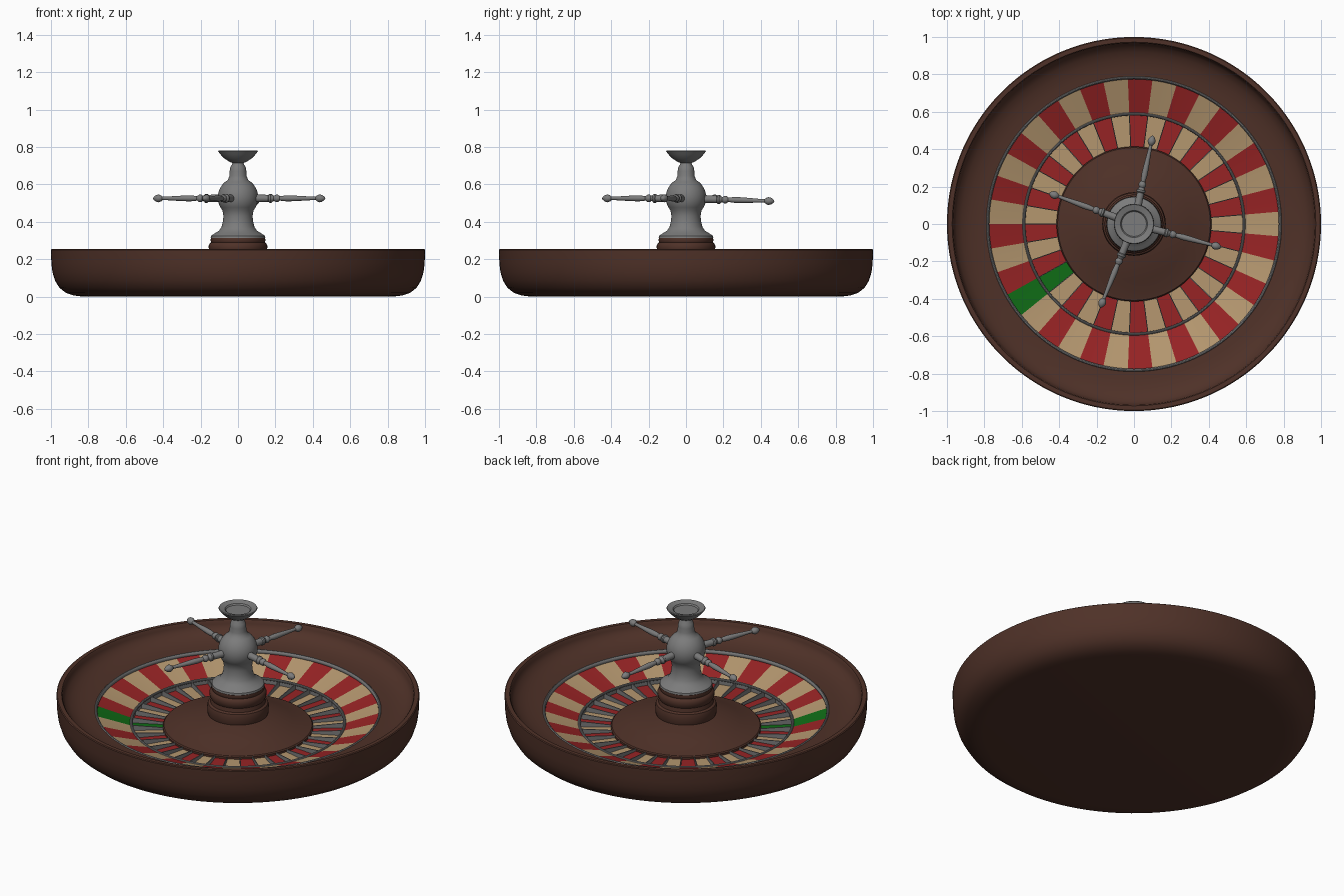
import bpy, bmesh, math
from mathutils import Matrix

cube = bpy.data.objects.get("Cube")
if cube:
    bpy.data.objects.remove(cube, do_unlink=True)


def material(name, rgb):
    m = bpy.data.materials.new(name)
    m.use_nodes = True
    color = (*rgb, 1)
    m.diffuse_color = color
    bsdf = m.node_tree.nodes["Principled BSDF"]
    bsdf.inputs["Base Color"].default_value = color
    bsdf.inputs["Roughness"].default_value = 0.6
    return m


wood = material("dark_wood", (0.078, 0.031, 0.021))
metal = material("grey_metal", (0.2, 0.2, 0.2))
red = material("red", (0.31, 0.017, 0.018))
tan = material("tan", (0.46, 0.31, 0.16))
green = material("green", (0.005, 0.15, 0.008))

POCKETS = 37
STEP = math.tau / POCKETS
GREEN_ANGLE = math.pi + 3.5 * STEP


def finish(bm, name, mats, sharp=35):
    mesh = bpy.data.meshes.new(name)
    bm.to_mesh(mesh)
    bm.free()
    for m in mats:
        mesh.materials.append(m)
    mesh.shade_smooth()
    mesh.set_sharp_from_angle(angle=math.radians(sharp))
    obj = bpy.data.objects.new(name, mesh)
    bpy.context.collection.objects.link(obj)
    return obj


def lathe(name, profile, mats, segs=POCKETS * 4, rule=None, closed=False):
    """Turn (radius, height) points around z."""
    bm = bmesh.new()
    rings = []
    for r, z in profile:
        rings.append([bm.verts.new((r * math.cos(math.tau * i / segs),
                                    r * math.sin(math.tau * i / segs), z))
                      for i in range(segs)])
    pairs = list(zip(rings, rings[1:]))
    if closed:
        pairs.append((rings[-1], rings[0]))
    for a, b in pairs:
        for i in range(segs):
            j = (i + 1) % segs
            f = bm.faces.new((a[i], a[j], b[j], b[i]))
            if rule:
                f.material_index = rule(math.tau * (i + 0.5) / segs)
    bmesh.ops.remove_doubles(bm, verts=bm.verts, dist=1e-5)
    return finish(bm, name, mats)


def pocket_color(angle):
    k = math.floor((GREEN_ANGLE - angle) / STEP + 0.5) % POCKETS
    return 2 if k == 0 else (0 if k % 2 else 1)


def ring(name, radius, z, thick, height):
    pts = [(radius + thick * math.cos(math.tau * i / 10),
            z + height * math.sin(math.tau * i / 10)) for i in range(10)]
    return lathe(name, pts, [metal], closed=True)


# Wooden bowl: rounded outside, lip and sloping ball track
lathe("bowl", [
    (0, 0), (0.83, 0), (0.88, 0.006), (0.92, 0.02), (0.955, 0.047),
    (0.978, 0.085), (0.992, 0.13), (0.998, 0.18), (1, 0.25),
    (0.995, 0.254), (0.972, 0.254), (0.967, 0.248), (0.965, 0.232),
    (0.95, 0.208), (0.92, 0.187), (0.88, 0.172), (0.83, 0.163),
    (0.785, 0.16), (0.782, 0.13), (0.6, 0.03), (0, 0.03)], [wood])

# Coloured number track and pocket floor
colors = [red, tan, green]
lathe("number_track", [(0.785, 0.146), (0.585, 0.08)], colors, rule=pocket_color)
lathe("pocket_floor", [(0.59, 0.052), (0.405, 0.05)], colors, rule=pocket_color)
lathe("pocket_wall", [(0.588, 0.082), (0.588, 0.05)], [metal])

# Metal rings edging the track
ring("outer_ring", 0.783, 0.152, 0.009, 0.013)
ring("inner_ring", 0.588, 0.082, 0.008, 0.008)

# Thin dividers between the pockets
bm = bmesh.new()
for k in range(POCKETS):
    verts = bmesh.ops.create_cube(bm, size=1)["verts"]
    for v in verts:
        outer, top = v.co.x > 0, v.co.z > 0
        v.co.x = 0.586 if outer else 0.412
        v.co.y *= 0.005
        v.co.z = (0.084 if outer else 0.064) if top else 0.04
    turn = Matrix.Rotation(GREEN_ANGLE + (k + 0.5) * STEP, 4, "Z")
    bmesh.ops.transform(bm, matrix=turn, verts=verts)
finish(bm, "pocket_dividers", [metal])

# Wooden cone in the middle of the wheel
lathe("centre_cone", [
    (0.414, 0.04), (0.414, 0.062), (0.408, 0.068), (0.395, 0.07),
    (0.3, 0.1), (0.16, 0.143), (0, 0.15)], [wood])

# Turned wooden foot of the spindle
lathe("spindle_foot", [
    (0.162, 0.13), (0.168, 0.15), (0.17, 0.19), (0.165, 0.205),
    (0.152, 0.212), (0.148, 0.235), (0.156, 0.25), (0.157, 0.272),
    (0.15, 0.285), (0.143, 0.29), (0.147, 0.3), (0.145, 0.312),
    (0, 0.312)], [wood], segs=64)

# Metal spindle: flared base, ball, neck and dish
ball = [(0.108 * math.cos(a), 0.53 + 0.108 * math.sin(a))
        for a in [math.radians(d) for d in range(-40, 61, 10)]]
lathe("spindle", [
    (0.13, 0.308), (0.146, 0.314), (0.144, 0.325), (0.125, 0.338),
    (0.102, 0.352), (0.088, 0.372), (0.081, 0.4), (0.078, 0.43)]
    + ball +
    [(0.046, 0.645), (0.045, 0.67), (0.041, 0.692), (0.032, 0.706),
     (0.03, 0.714), (0.048, 0.722), (0.072, 0.738), (0.092, 0.758),
     (0.107, 0.777), (0.104, 0.781), (0.072, 0.772), (0.066, 0.764),
     (0, 0.764)], [metal], segs=64)

# Four turned handles with olive-shaped knobs
handle_profile = [
    (0.021, 0.08), (0.019, 0.17), (0.024, 0.175), (0.024, 0.185),
    (0.018, 0.19), (0.014, 0.2), (0.02, 0.21), (0.02, 0.22),
    (0.012, 0.232), (0.016, 0.27), (0.015, 0.31), (0.01, 0.4),
    (0.009, 0.43), (0.016, 0.438), (0.021, 0.45), (0.018, 0.465),
    (0.009, 0.478), (0, 0.484)]
for n, (heading, tilt) in enumerate([(78, 1.8), (160, 0), (248, 0), (345, 0)]):
    handle = lathe(f"handle_{n + 1}", handle_profile, [metal], segs=20)
    handle.location.z = 0.525
    handle.rotation_euler = (0, math.radians(90 + tilt), math.radians(heading))
